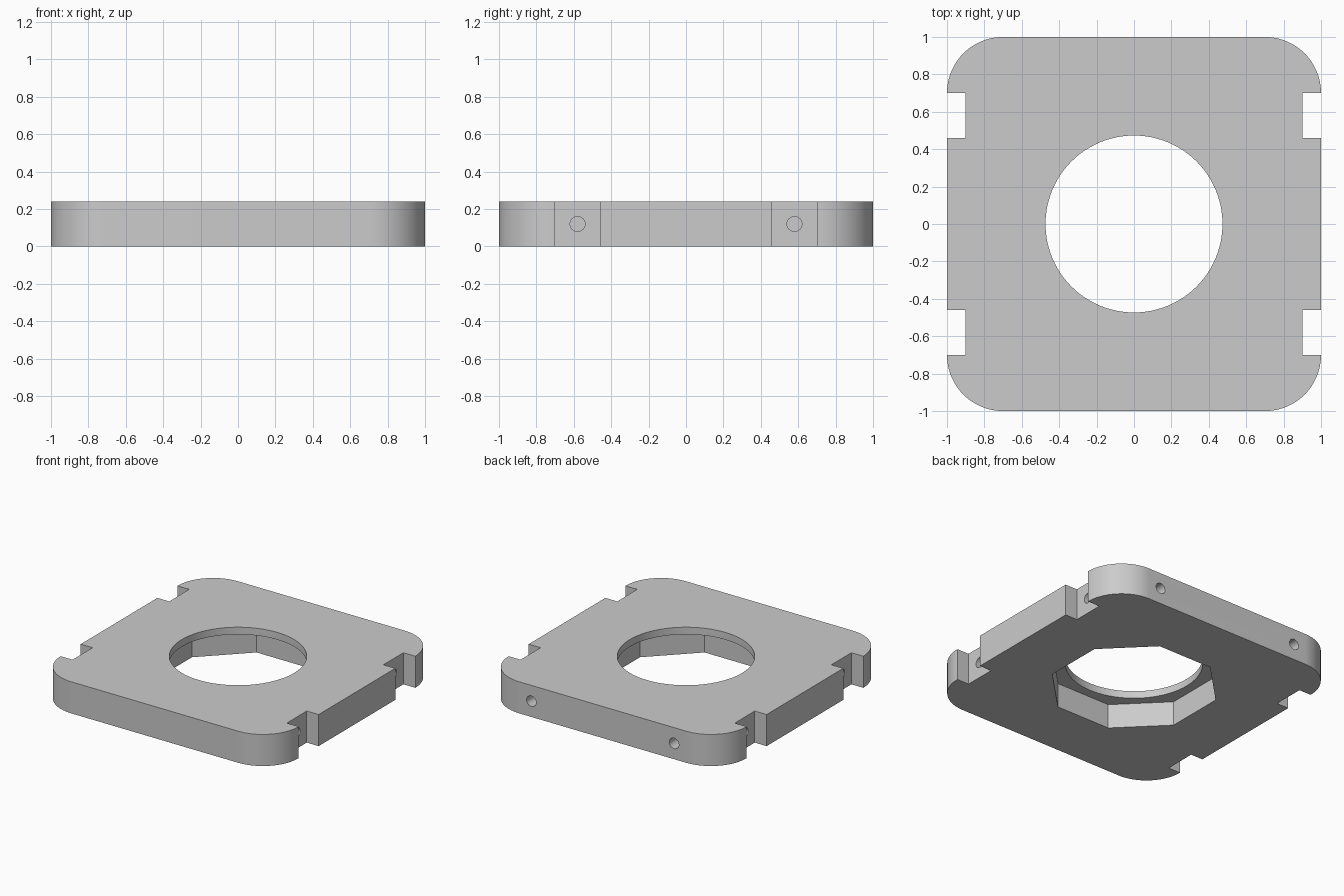
import bpy, bmesh, math
from mathutils import Matrix

if "Cube" in bpy.data.objects:
    bpy.data.objects.remove(bpy.data.objects["Cube"])

H = 0.24          # plate thickness
R = 0.30          # corner radius

grey = bpy.data.materials.new("light grey")
grey.diffuse_color = (0.6, 0.6, 0.6, 1)
grey.use_nodes = True
grey.node_tree.nodes["Principled BSDF"].inputs["Base Color"].default_value = grey.diffuse_color


def make(name, bm):
    bmesh.ops.recalc_face_normals(bm, faces=bm.faces)
    mesh = bpy.data.meshes.new(name)
    bm.to_mesh(mesh)
    bm.free()
    mesh.materials.append(grey)
    ob = bpy.data.objects.new(name, mesh)
    bpy.context.collection.objects.link(ob)
    return ob


def cylinder(name, radius, start, end, axis='Z', at=(0, 0), sides=96, turn=0.0):
    """Prism along an axis from start to end; 'at' gives the other two coordinates."""
    mid = (start + end) / 2
    if axis == 'Z':
        m = Matrix.Translation((at[0], at[1], mid)) @ Matrix.Rotation(turn, 4, 'Z')
    elif axis == 'X':
        m = Matrix.Translation((mid, at[0], at[1])) @ Matrix.Rotation(math.pi / 2, 4, 'Y')
    else:
        m = Matrix.Translation((at[0], mid, at[1])) @ Matrix.Rotation(math.pi / 2, 4, 'X')
    bm = bmesh.new()
    bmesh.ops.create_cone(bm, cap_ends=True, segments=sides, radius1=radius,
                          radius2=radius, depth=abs(end - start), matrix=m)
    return make(name, bm)


# plate outline: one quarter with rounded corner and side notch, then mirrored
quarter = [(1, 0.46), (0.9, 0.46), (0.9, 0.7)]
steps = 24
for i in range(steps + 1):
    a = math.pi / 2 * i / steps
    quarter.append((1 - R + R * math.cos(a), 1 - R + R * math.sin(a)))
half = quarter + [(-x, y) for x, y in reversed(quarter)]
outline = half + [(x, -y) for x, y in reversed(half)]

bm = bmesh.new()
face = bm.faces.new([bm.verts.new((x, y, 0)) for x, y in outline])
ext = bmesh.ops.extrude_face_region(bm, geom=[face])
bmesh.ops.translate(bm, vec=(0, 0, H),
                    verts=[v for v in ext["geom"] if isinstance(v, bmesh.types.BMVert)])
plate = make("plate", bm)

# cutters: round opening, eight-sided pocket underneath, drilled holes
cutters = [
    cylinder("opening_cutter", 0.473, -0.1, H + 0.1),
    cylinder("pocket_cutter", 0.59, -0.1, 0.185, sides=8, turn=math.pi / 8),
]
for s in (-1, 1):
    cutters.append(cylinder("back_hole_cutter", 0.04, 0.538, 1.05, 'Y', (s * 0.6, H / 2), 32))
    for t in (-1, 1):
        cutters.append(cylinder("notch_hole_cutter", 0.04, s * 0.558, s * 0.95, 'X',
                                (t * 0.58, H / 2), 32))

bpy.context.view_layer.objects.active = plate
plate.select_set(True)
for c in cutters:
    c.hide_render = True
    mod = plate.modifiers.new("cut", 'BOOLEAN')
    mod.operation = 'DIFFERENCE'
    mod.solver = 'EXACT'
    mod.object = c
    bpy.ops.object.modifier_apply(modifier=mod.name)
for c in cutters:
    bpy.data.objects.remove(c)

bpy.ops.object.shade_smooth_by_angle(angle=math.radians(30))
